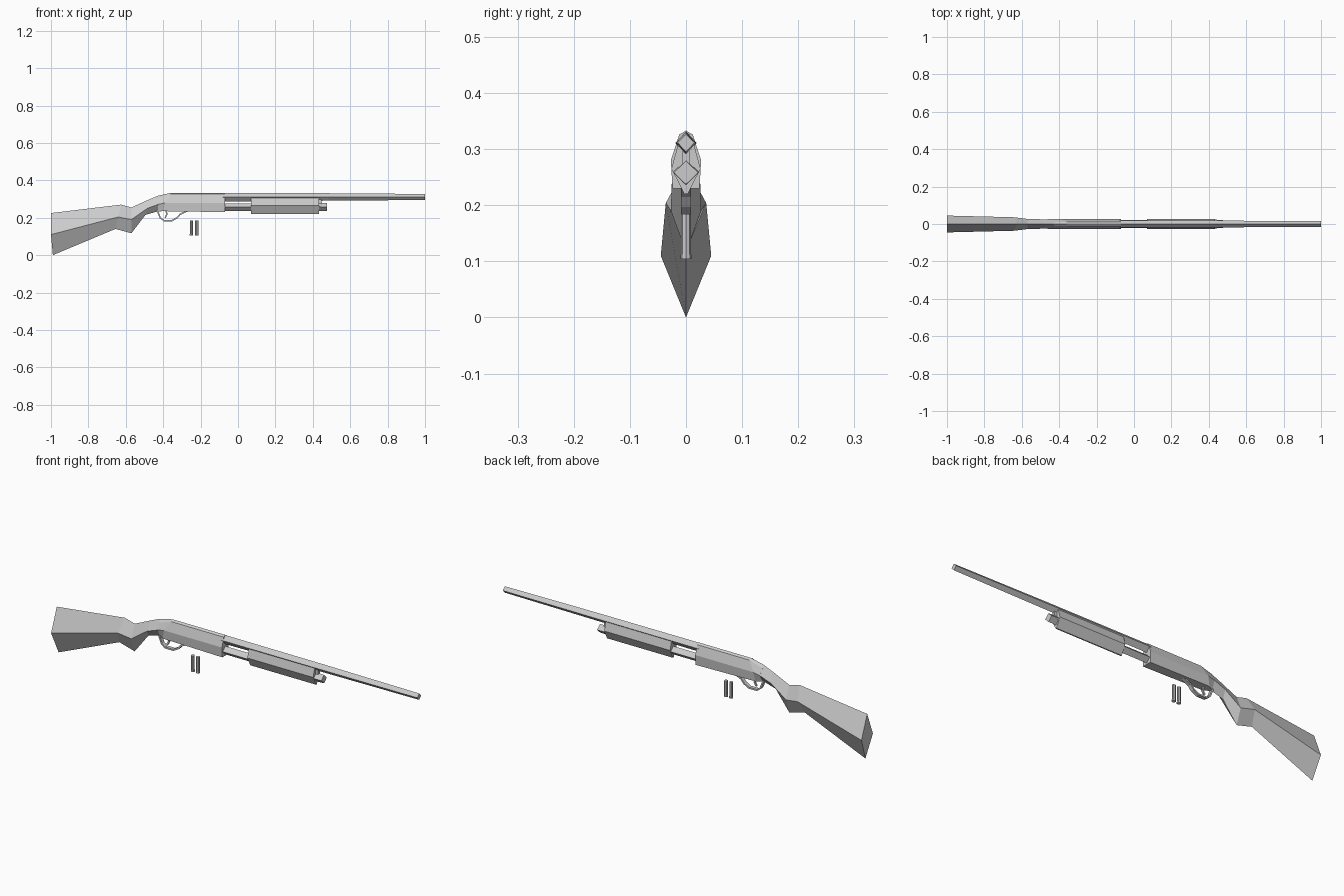
import bpy, bmesh
from mathutils import Vector

if "Cube" in bpy.data.objects:
    bpy.data.objects.remove(bpy.data.objects["Cube"])


def loft(name, rings, closed_ends=True):
    """Bridge rings of points with equal counts and cap the ends."""
    bm = bmesh.new()
    vs = [[bm.verts.new(p) for p in r] for r in rings]
    n = len(vs[0])
    for a, b in zip(vs, vs[1:]):
        for i in range(n):
            j = (i + 1) % n
            bm.faces.new((a[i], a[j], b[j], b[i]))
    if closed_ends:
        bm.faces.new(vs[0])
        bm.faces.new(vs[-1])
    bmesh.ops.remove_doubles(bm, verts=bm.verts, dist=0.0002)
    bmesh.ops.recalc_face_normals(bm, faces=bm.faces)
    me = bpy.data.meshes.new(name)
    bm.to_mesh(me)
    bm.free()
    ob = bpy.data.objects.new(name, me)
    bpy.context.collection.objects.link(ob)
    return ob


def diamond(x, top, mid, bottom, w):
    return [(x, 0, top), (x, w, mid), (x, 0, bottom), (x, -w, mid)]


def mirror_ring(half):
    """half runs top to bottom on +y; the other side is mirrored."""
    return half + [(x, -y, z) for x, y, z in reversed(half)]


# Stock: diamond sections, each top / side / bottom as x, z plus half width
stock = [
    ((-1, .225), (-1, .11), (-.99, .0), .045),
    ((-.625, .27), (-.64, .204), (-.655, .14), .036),
    ((-.57, .255), (-.57, .19), (-.57, .117), .027),
    ((-.475, .298), (-.485, .25), (-.495, .215), .025),
    ((-.43, .317), (-.425, .272), (-.43, .234), .026),
]
loft("stock", [[(t[0], 0, t[1]), (s[0], w, s[1]), (b[0], 0, b[1]), (s[0], -w, s[1])]
               for t, s, b, w in stock])

# Receiver: ridge, shoulder, side, bottom corner
receiver = [
    [(-.43, 0, .317), (-.43, .009, .302), (-.425, .026, .272), (-.43, .004, .234)],
    [(-.36, 0, .333), (-.36, .012, .326), (-.39, .027, .28), (-.40, .022, .235)],
    [(-.07, 0, .333), (-.07, .012, .326), (-.07, .027, .28), (-.07, .024, .23)],
]
loft("receiver", [mirror_ring(r) for r in receiver])

# Barrel and magazine tube
loft("barrel", [diamond(-.08, .332, .311, .287, .019),
                diamond(.48, .331, .311, .291, .018),
                diamond(1, .327, .311, .295, .015)])
loft("magazine_tube", [diamond(-.08, .277, .257, .236, .021),
                       diamond(.44, .277, .257, .236, .021)])
loft("magazine_cap", [diamond(.43, .281, .259, .236, .023),
                      diamond(.475, .279, .258, .237, .022)])
loft("barrel_lug", [[(x, y, z) for x, y, z in
                     ((x, -.006, .265), (x, .006, .265), (x, .006, .30), (x, -.006, .30))]
                    for x in (.425, .447)])

# Sliding fore-end
loft("fore_end", [mirror_ring([(x, .014, .309), (x, .026, .265), (x, .003, .22)])
                  for x in (.07, .433)])


def strap(name, path, w, t):
    """Flat strip following an x, z path."""
    pts = [Vector((x, 0, z)) for x, z in path]
    rings = []
    for i, p in enumerate(pts):
        d = (pts[min(i + 1, len(pts) - 1)] - pts[max(i - 1, 0)]).normalized()
        n = Vector((-d.z, 0, d.x)) * t / 2
        rings.append([p + n + Vector((0, w, 0)), p + n - Vector((0, w, 0)),
                      p - n - Vector((0, w, 0)), p - n + Vector((0, w, 0))])
    return loft(name, rings)


# Trigger guard and trigger
strap("trigger_guard", [(-.432, .24), (-.416, .2), (-.397, .185), (-.352, .185),
                        (-.325, .2), (-.31, .218), (-.27, .237)], .009, .008)
strap("trigger", [(-.385, .24), (-.38, .218), (-.39, .2)], .004, .008)

# Two loose shells under the receiver
for i, x in enumerate((-.249, -.221)):
    for part, r, z0, z1 in (("body", .0085, .11, .184), ("rim", .0095, .104, .112)):
        bpy.ops.mesh.primitive_cylinder_add(vertices=8, radius=r, depth=z1 - z0,
                                            location=(x, 0, (z0 + z1) / 2))
        bpy.context.object.name = f"shell_{part}_{i + 1}"
